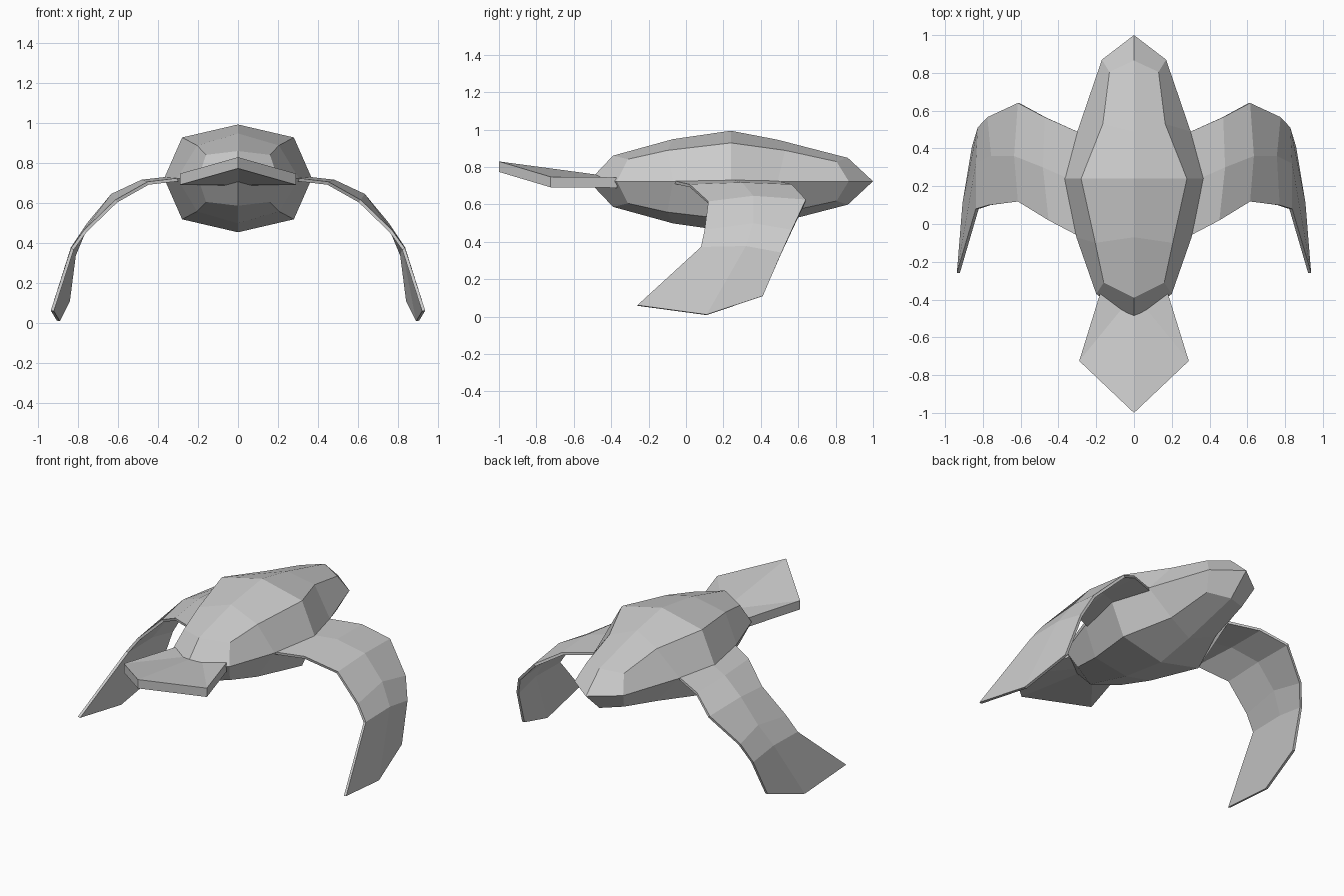
import bpy, bmesh
from mathutils import Vector

if "Cube" in bpy.data.objects:
    bpy.data.objects.remove(bpy.data.objects["Cube"])


def make(name, verts, faces, mirror=False, thickness=0.0):
    mesh = bpy.data.meshes.new(name)
    mesh.from_pydata(verts, [], faces)
    bm = bmesh.new()
    bm.from_mesh(mesh)
    bmesh.ops.recalc_face_normals(bm, faces=bm.faces)
    bm.to_mesh(mesh)
    bm.free()
    obj = bpy.data.objects.new(name, mesh)
    bpy.context.collection.objects.link(obj)
    if thickness:
        m = obj.modifiers.new("thickness", 'SOLIDIFY')
        m.thickness, m.offset = thickness, 0
    if mirror:
        obj.modifiers.new("mirror", 'MIRROR')
    return obj


# Body: five eight-sided rings with a point at each end
# (ridge y, ridge height, shoulder x, shoulder y, shoulder height, side x, side y)
stations = [
    (-0.39, 0.137, 0.16, -0.31, 0.118, 0.20, -0.37),
    (-0.07, 0.225, 0.205, -0.10, 0.165, 0.305, -0.07),
    (0.24, 0.27, 0.28, 0.24, 0.205, 0.37, 0.24),
    (0.49, 0.222, 0.165, 0.53, 0.165, 0.30, 0.49),
    (0.865, 0.125, 0.13, 0.805, 0.105, 0.17, 0.87),
]
MID = 0.724
verts, faces = [], []
for ry, rh, sx, sy, sh, wx, wy in stations:
    verts += [(0, ry, MID + rh), (sx, sy, MID + sh), (wx, wy, MID), (sx, sy, MID - sh),
              (0, ry, MID - rh), (-sx, sy, MID - sh), (-wx, wy, MID), (-sx, sy, MID + sh)]
for r in range(4):
    for i in range(8):
        a, b = r * 8 + i, r * 8 + (i + 1) % 8
        faces.append((a, b, b + 8, a + 8))
verts += [(0, -0.52, MID), (0, 1.0, MID)]
for base, tip in ((0, 40), (32, 41)):
    for i in (0, 2, 4, 6):
        faces.append((tip, base + i, base + i + 1, base + (i + 2) % 8))
make("body", verts, faces)

# Wings: leading edge, middle and trailing edge at each step from root to tip
spans = [
    ((0.28, 0.48, 0.72), (0.30, 0.22, 0.73), (0.28, -0.07, 0.72)),
    ((0.47, 0.565, 0.70), (0.48, 0.30, 0.71), (0.45, 0.02, 0.70)),
    ((0.61, 0.64, 0.62), (0.63, 0.36, 0.64), (0.61, 0.12, 0.61)),
    ((0.77, 0.565, 0.46), (0.75, 0.36, 0.495), (0.765, 0.10, 0.46)),
    ((0.82, 0.51, 0.34), (0.83, 0.32, 0.375), (0.83, 0.08, 0.37)),
    ((0.85, 0.41, 0.11), (0.90, 0.11, 0.01), (0.93, -0.26, 0.06)),
]
verts = [p for row in spans for p in row]
faces = [(r * 3 + c, r * 3 + c + 1, r * 3 + c + 4, r * 3 + c + 3)
         for r in range(5) for c in range(2)]
make("wings", verts, faces, mirror=True, thickness=0.016)

# Tail: half outline given depth, then mirrored
top = [Vector(p) for p in ((0, -0.37, 0.745), (0.18, -0.37, 0.745),
                           (0.29, -0.725, 0.748), (0, -1.0, 0.83))]
low = [p - Vector((0, 0, 0.056)) for p in top]
faces = [(0, 1, 2), (0, 2, 3), (4, 5, 6), (4, 6, 7),
         (0, 1, 5, 4), (1, 2, 6, 5), (2, 3, 7, 6)]
make("tail", [tuple(p) for p in top + low], faces, mirror=True)
